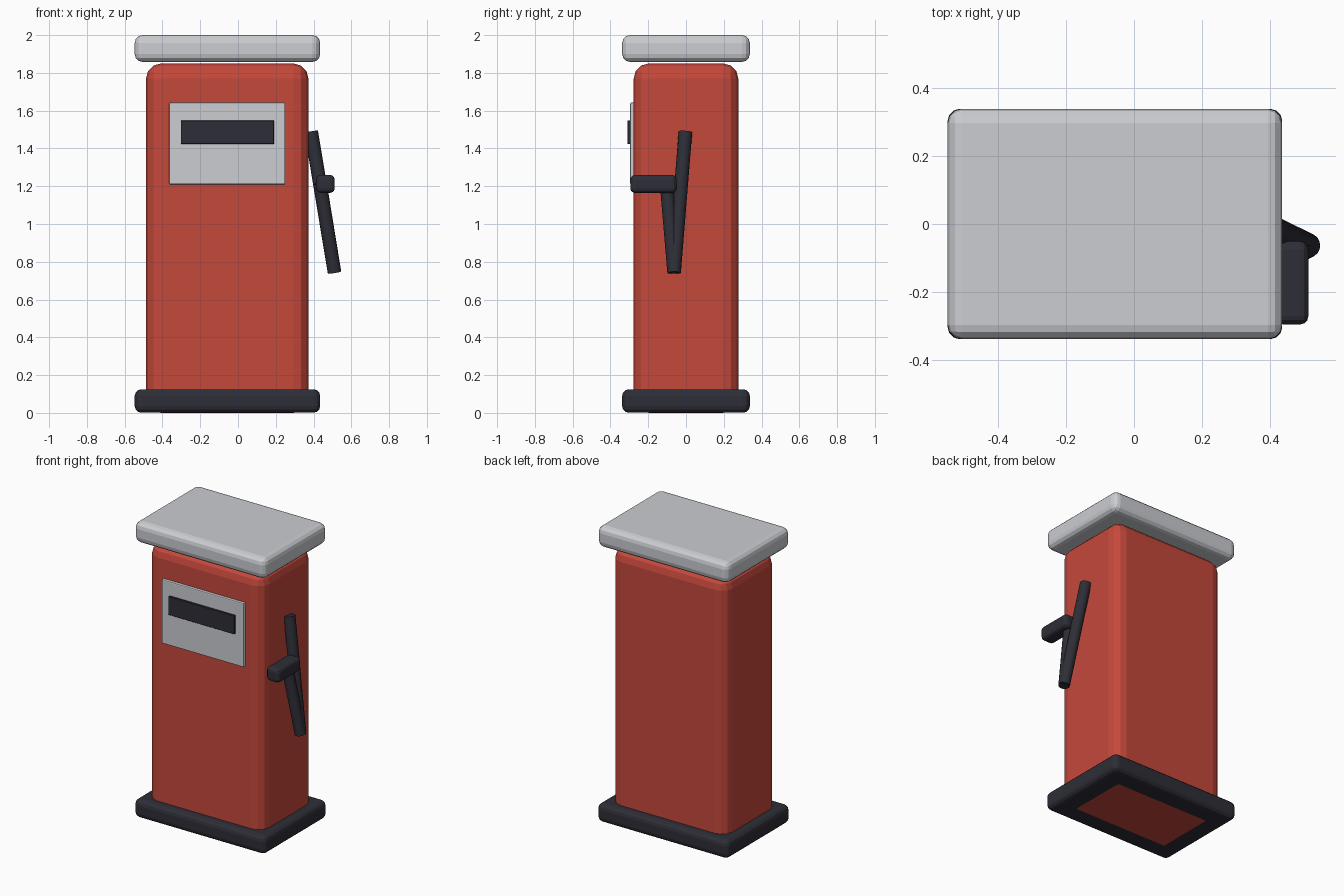
import bpy
import math
from mathutils import Vector

cube = bpy.data.objects.get("Cube")
if cube:
    bpy.data.objects.remove(cube, do_unlink=True)


def make_material(name, rgb):
    mat = bpy.data.materials.new(name)
    mat.use_nodes = True
    mat.diffuse_color = (*rgb, 1)
    bsdf = next(n for n in mat.node_tree.nodes if n.type == "BSDF_PRINCIPLED")
    bsdf.inputs["Base Color"].default_value = (*rgb, 1)
    return mat


red = make_material("red paint", (0.56, 0.065, 0.044))
grey = make_material("light grey", (0.60, 0.61, 0.64))
dark = make_material("dark rubber", (0.027, 0.027, 0.038))


def box(name, low, high, mat, bevel=0.0, segments=3):
    """Box between two corners, with rounded edges."""
    low, high = Vector(low), Vector(high)
    bpy.ops.mesh.primitive_cube_add(size=1, location=(low + high) / 2)
    obj = bpy.context.object
    obj.name = name
    obj.scale = high - low
    bpy.ops.object.transform_apply(location=False, rotation=False, scale=True)
    obj.data.materials.append(mat)
    if bevel:
        mod = obj.modifiers.new("rounded edges", "BEVEL")
        mod.width = bevel
        mod.segments = segments
    return obj


def rod(name, start, end, radius, mat):
    """Round bar between two points."""
    start, end = Vector(start), Vector(end)
    axis = end - start
    bpy.ops.mesh.primitive_cylinder_add(
        vertices=16, radius=radius, depth=axis.length, location=(start + end) / 2)
    obj = bpy.context.object
    obj.name = name
    obj.rotation_euler = axis.to_track_quat("Z", "Y").to_euler()
    obj.data.materials.append(mat)
    bpy.ops.object.shade_smooth_by_angle(angle=math.radians(35))
    return obj


# Cabinet with its plinth and roof
box("base", (-0.547, -0.338, 0.001), (0.435, 0.338, 0.125), dark, 0.035)
box("body", (-0.487, -0.277, 0), (0.373, 0.277, 1.85), red, 0.08)
box("roof", (-0.547, -0.338, 1.858), (0.435, 0.338, 2.0), grey, 0.042)

# Front panel and its display
box("front_panel", (-0.365, -0.296, 1.21), (0.25, -0.26, 1.642), grey, 0.006, 2)
box("display", (-0.303, -0.31, 1.423), (0.19, -0.28, 1.548), dark, 0.002, 1)

# Nozzle holder and the hose bars that meet at the lower tip
box("nozzle_holder", (0.413, -0.295, 1.165), (0.512, -0.05, 1.26), dark, 0.025)
tip = (0.511, -0.063, 0.743)
rod("nozzle", tip, (0.388, -0.003, 1.488), 0.036, dark)
rod("hose", tip, (0.434, -0.103, 1.215), 0.036, dark)
